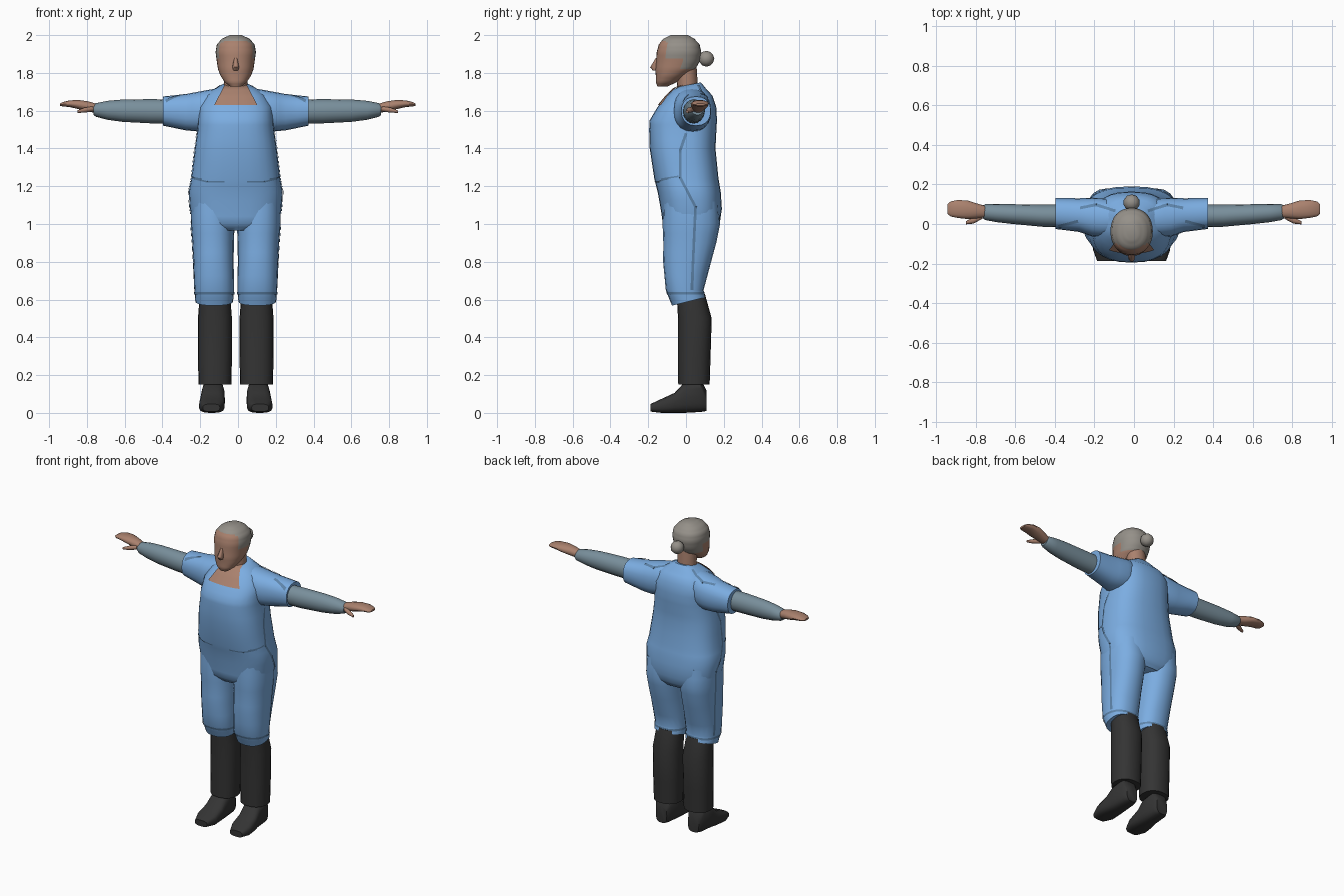
import bpy, bmesh, math
from mathutils import Vector
from mathutils.bvhtree import BVHTree

cube = bpy.data.objects.get("Cube")
if cube:
    bpy.data.objects.remove(cube, do_unlink=True)

CX = -0.012  # body centre line
made = []


def material(name, rgb):
    m = bpy.data.materials.new(name)
    m.use_nodes = True
    m.diffuse_color = (*rgb, 1)
    m.node_tree.nodes["Principled BSDF"].inputs["Base Color"].default_value = (*rgb, 1)
    return m


BLUE = material("scrub blue", (0.2, 0.42, 0.76))
SEAM = material("seam blue", (0.11, 0.23, 0.4))
GREY = material("sleeve grey", (0.19, 0.275, 0.33))
SKIN = material("skin", (0.4, 0.22, 0.155))
HAIR = material("grey hair", (0.3, 0.28, 0.25))
DARK = material("boot black", (0.034, 0.034, 0.034))


def add(name, bm, *mats):
    me = bpy.data.meshes.new(name)
    bmesh.ops.recalc_face_normals(bm, faces=bm.faces[:])
    bm.to_mesh(me)
    bm.free()
    for m in mats:
        me.materials.append(m)
    ob = bpy.data.objects.new(name, me)
    bpy.context.collection.objects.link(ob)
    made.append(ob)
    return ob


def loft(name, rings, mat, axis="z", side=1, n=20, power=2.3, steps=1, stretch=1, caps=True):
    """Rings: position, centre u, half u, centre v, half v, optional tilt."""
    rings = [tuple(r) + (0,) * (6 - len(r)) for r in rings]
    dense = [tuple(a + (b - a) * i / steps for a, b in zip(r, s))
             for r, s in zip(rings, rings[1:]) for i in range(steps)] + [rings[-1]]
    bm = bmesh.new()
    loops = []
    for pos, cu, hu, cv, hv, tilt in dense:
        loop = []
        for i in range(n):
            a = math.tau * i / n
            c, s = math.cos(a), math.sin(a)
            u = cu + hu * math.copysign(abs(c) ** (2 / power), c)
            v = cv + hv * math.copysign(abs(s) ** (2 / power), s)
            w = (pos + tilt * (v - cv)) * stretch
            x, y, z = {"z": (u, v, w), "x": (w, u, v), "y": (u, w, v)}[axis]
            loop.append(bm.verts.new((CX + side * x, y, z)))
        loops.append(loop)
    for a, b in zip(loops, loops[1:]):
        for i in range(n):
            j = (i + 1) % n
            bm.faces.new((a[i], a[j], b[j], b[i]))
    if caps:
        bm.faces.new(loops[0])
        bm.faces.new(loops[-1])
    return add(name, bm, mat)


# Tunic body
cloth = [loft("tunic", [
    (0.965, 0, 0.14, 0.03, 0.12), (1.0, 0, 0.228, 0.028, 0.15),
    (1.08, 0, 0.243, 0.028, 0.162), (1.17, 0, 0.249, 0.017, 0.167),
    (1.24, 0, 0.236, 0.002, 0.17), (1.4, 0, 0.217, -0.018, 0.174),
    (1.5, 0, 0.203, -0.017, 0.178), (1.55, 0, 0.2, -0.014, 0.178),
    (1.62, 0, 0.195, 0.005, 0.155), (1.68, 0, 0.16, 0.02, 0.12),
    (1.715, 0, 0.115, 0.022, 0.085), (1.738, 0, 0.068, 0.02, 0.058, 0.2)],
    BLUE, n=28, power=2.6, steps=2)]

for side, label in ((-1, "right"), (1, "left")):
    reach = 1.024 if side > 0 else 1
    # Trouser leg, boot and shoe
    cloth.append(loft(label + "_trouser_leg", [
        (1.12, 0.122, 0.115, 0.025, 0.145), (1.0, 0.122, 0.116, 0.028, 0.152),
        (0.9, 0.12, 0.11, 0.02, 0.14), (0.8, 0.118, 0.107, 0.006, 0.127),
        (0.65, 0.114, 0.105, -0.007, 0.1), (0.59, 0.114, 0.1, 0.014, 0.088, 0.25)],
        BLUE, side=side, steps=2))
    loft(label + "_cuff_seam", [(0.626, 0.114, 0.107, -0.001, 0.099),
                                (0.64, 0.114, 0.108, -0.004, 0.101)],
         SEAM, side=side, caps=False)
    loft(label + "_boot", [(0.63, 0.11, 0.08, 0.025, 0.075), (0.5, 0.11, 0.09, 0.047, 0.089),
                           (0.3, 0.11, 0.09, 0.044, 0.086), (0.15, 0.11, 0.087, 0.042, 0.083)],
         DARK, side=side)
    loft(label + "_shoe", [
        (0.108, 0.118, 0.04, 0.065, 0.055), (0.08, 0.12, 0.058, 0.09, 0.085),
        (-0.01, 0.12, 0.062, 0.08, 0.08), (-0.06, 0.124, 0.066, 0.053, 0.053),
        (-0.13, 0.127, 0.068, 0.037, 0.037), (-0.188, 0.129, 0.045, 0.027, 0.02)],
        DARK, axis="y", side=side, power=3)

    # Short sleeve, under-sleeve, hand and thumb
    cloth.append(loft(label + "_short_sleeve", [
        (0.06, 0.03, 0.07, 1.62, 0.1), (0.13, 0.03, 0.1, 1.605, 0.108),
        (0.2, 0.035, 0.098, 1.595, 0.105), (0.265, 0.045, 0.085, 1.592, 0.096),
        (0.386, 0.053, 0.078, 1.598, 0.077)], BLUE, axis="x", side=side, steps=2))
    loft(label + "_under_sleeve", [
        (0.33, 0.04, 0.058, 1.595, 0.064), (0.45, 0.042, 0.056, 1.597, 0.064),
        (0.6, 0.05, 0.05, 1.6, 0.059), (0.68, 0.055, 0.046, 1.602, 0.05),
        (0.74, 0.06, 0.04, 1.604, 0.036), (0.752, 0.06, 0.032, 1.605, 0.028)],
        GREY, axis="x", side=side, n=16, power=2, stretch=reach)
    loft(label + "_hand", [
        (0.73, 0.062, 0.028, 1.61, 0.024), (0.78, 0.066, 0.037, 1.622, 0.028),
        (0.83, 0.072, 0.047, 1.632, 0.025), (0.88, 0.076, 0.045, 1.637, 0.018),
        (0.915, 0.076, 0.038, 1.634, 0.012), (0.93, 0.076, 0.025, 1.632, 0.006)],
        SKIN, axis="x", side=side, n=14, power=2.2, stretch=reach)
    loft(label + "_thumb", [
        (0.755, 0.04, 0.014, 1.61, 0.014), (0.8, 0.018, 0.016, 1.603, 0.014),
        (0.838, 0.006, 0.008, 1.595, 0.007)],
        SKIN, axis="x", side=side, n=10, power=2, stretch=reach)

# Neck, head and nose
loft("neck", [(1.69, 0, 0.062, 0.01, 0.055), (1.85, 0, 0.06, 0.0, 0.055)], SKIN, n=16, power=2)
head = loft("head", [
    (1.728, 0, 0.03, -0.125, 0.026), (1.75, 0, 0.058, -0.105, 0.055),
    (1.785, 0, 0.081, -0.08, 0.08), (1.82, 0, 0.094, -0.056, 0.106),
    (1.86, 0, 0.1, -0.043, 0.115), (1.91, 0, 0.107, -0.037, 0.118),
    (1.95, 0, 0.1, -0.036, 0.108), (1.98, 0, 0.074, -0.038, 0.083),
    (2.0, 0, 0.032, -0.035, 0.045)], SKIN, n=32, power=2.2, steps=3)
loft("nose", [(1.88, 0, 0.008, -0.15, 0.01), (1.83, 0, 0.018, -0.164, 0.027),
              (1.812, 0, 0.013, -0.158, 0.018)], SKIN, n=10, power=2)

# Hair colour over the crown and back of the head, leaving the ear area bare
head.data.materials.append(HAIR)
for f in head.data.polygons:
    c = f.center
    hairline = -0.1 if c.z > 1.88 else -0.02
    if c.z > 1.97 or (c.z > 1.815 and c.y > hairline):
        f.material_index = 1

# Hair bun
bm = bmesh.new()
bmesh.ops.create_icosphere(bm, subdivisions=2, radius=0.042)
bmesh.ops.translate(bm, verts=bm.verts[:], vec=(CX, 0.108, 1.875))
add("hair_bun", bm, HAIR)

# Clothing surface onto which the thin details are laid
verts, polys = [], []
for ob in cloth:
    start = len(verts)
    verts += [v.co.copy() for v in ob.data.vertices]
    polys += [[start + i for i in p.vertices] for p in ob.data.polygons]
tree = BVHTree.FromPolygons(verts, polys)


def lay(name, rows, view, mat, side=1, lift=0.004):
    """Drop rows of flat points on the clothing from the front, side or top."""
    bm = bmesh.new()
    grid = []
    for row in rows:
        line = []
        for a, b in row:
            start, ray = {
                "front": ((CX + side * a, -2, b), (0, 1, 0)),
                "side": ((side * 2, a, b), (-side, 0, 0)),
                "top": ((CX + side * a, b, 3), (0, 0, -1))}[view]
            hit, normal, _, _ = tree.ray_cast(Vector(start), Vector(ray))
            if hit:
                if normal.dot(Vector(ray)) > 0:
                    normal = -normal
                line.append(bm.verts.new(hit + normal * lift))
        if len(line) == len(row):
            grid.append(line)
    for p, q in zip(grid, grid[1:]):
        for i in range(len(p) - 1):
            bm.faces.new((p[i], p[i + 1], q[i + 1], q[i]))
    return add(name, bm, mat)


def ribbon(name, points, view, side, width=0.014):
    rows = []
    for a, b in zip(points, points[1:]):
        a, b = Vector(a), Vector(b)
        d = (b - a).normalized()
        across = Vector((-d.y, d.x)) * width / 2
        count = max(2, int((b - a).length / 0.02))
        for i in range(count + 1):
            p = a.lerp(b, i / count)
            rows.append([tuple(p - across), tuple(p + across)])
    lay(name, rows, view, SEAM, side)


# Open neckline
rows = []
for i in range(13):
    t = i / 12
    half = 0.112 - 0.055 * t
    rows.append([(half * (j / 6 - 1), 1.627 + 0.105 * t) for j in range(13)])
lay("neckline", rows, "front", SKIN, lift=0.006)

# Seams on both sides
for side, label in ((-1, "right"), (1, "left")):
    ribbon(label + "_side_seam", [(0, 1.48), (-0.03, 1.39), (-0.03, 1.245),
                                  (0.05, 1.09), (0.03, 0.65)], "side", side)
    ribbon(label + "_waist_seam", [(0.06, 1.224), (0.15, 1.224), (0.215, 1.24)],
           "front", side, 0.008)
    ribbon(label + "_waist_side_seam", [(-0.13, 1.238), (-0.04, 1.252)], "side", side, 0.008)
    ribbon(label + "_shoulder_seam", [(0.08, 0.065), (0.18, 0.095), (0.26, 0.08)], "top", side)
    ribbon(label + "_sleeve_seam", [(0.27, 0.015), (0.37, -0.01)], "top", side)

# Smooth shading with sharp hems
bpy.ops.object.select_all(action="DESELECT")
for ob in made:
    ob.select_set(True)
bpy.context.view_layer.objects.active = made[0]
bpy.ops.object.shade_smooth_by_angle(angle=math.radians(45))
